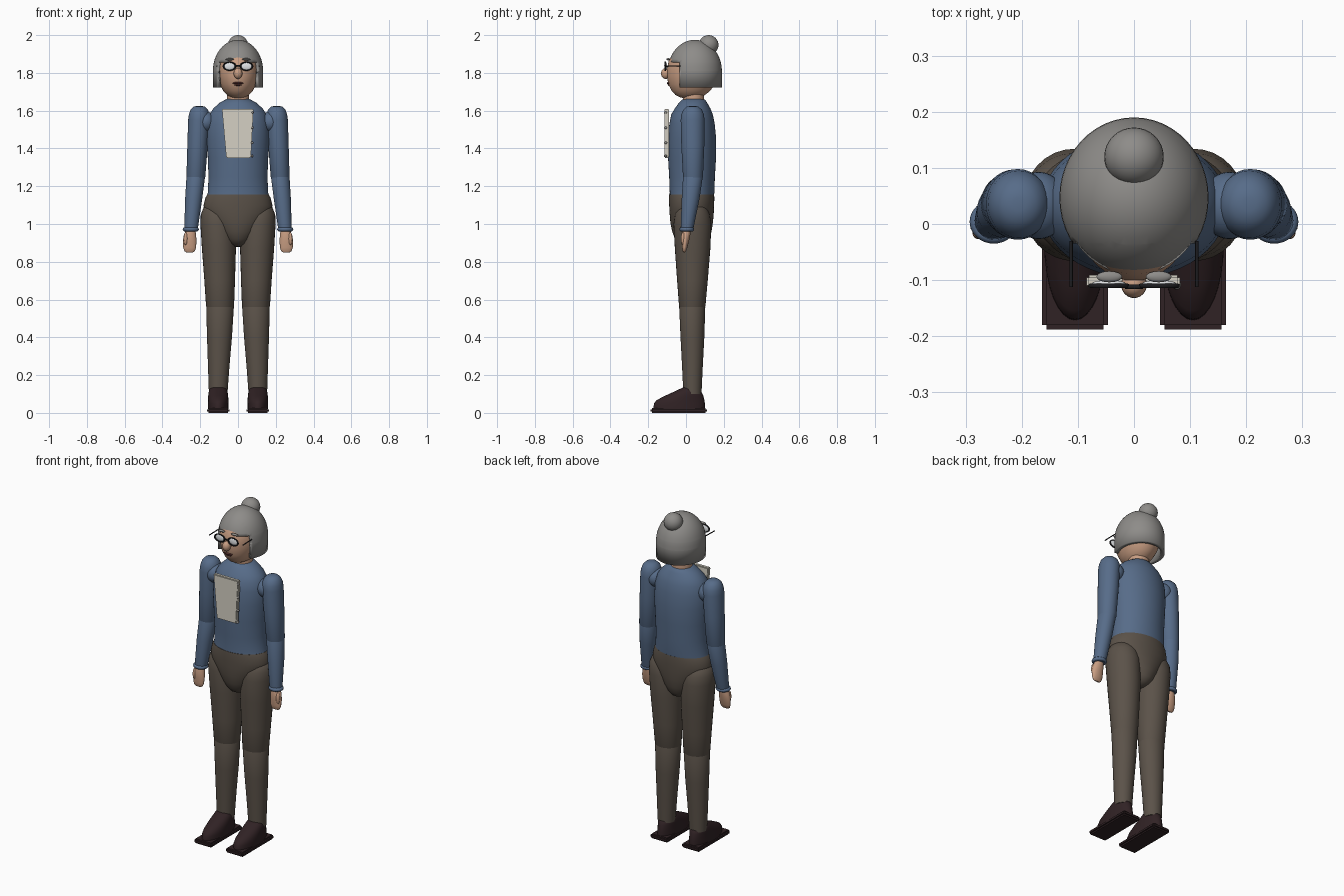
import bpy, bmesh, math
from mathutils import Vector, Matrix

if "Cube" in bpy.data.objects:
    bpy.data.objects.remove(bpy.data.objects["Cube"])


def material(name, rgb):
    m = bpy.data.materials.new(name)
    m.diffuse_color = (*rgb, 1)
    m.use_nodes = True
    m.node_tree.nodes["Principled BSDF"].inputs["Base Color"].default_value = m.diffuse_color
    return m


BLUE = material("blue_knit", (0.095, 0.15, 0.25))
BROWN = material("brown_cloth", (0.105, 0.085, 0.067))
GREY = material("grey_hair", (0.27, 0.262, 0.25))
SKIN = material("skin", (0.58, 0.34, 0.225))
SHOE = material("dark_leather", (0.03, 0.016, 0.018))
CREAM = material("cream_cloth", (0.66, 0.63, 0.55))
BLACK = material("black_frame", (0.012, 0.012, 0.014))
LENS = material("pale_lens", (0.8, 0.82, 0.84))
LIPS = material("dark_lips", (0.11, 0.035, 0.03))


def finish(name, bm, mat, angle=45):
    bmesh.ops.recalc_face_normals(bm, faces=bm.faces)
    me = bpy.data.meshes.new(name)
    bm.to_mesh(me)
    bm.free()
    me.materials.append(mat)
    ob = bpy.data.objects.new(name, me)
    bpy.context.collection.objects.link(ob)
    bpy.ops.object.select_all(action='DESELECT')
    ob.select_set(True)
    bpy.context.view_layer.objects.active = ob
    bpy.ops.object.shade_smooth_by_angle(angle=math.radians(angle))
    return ob


def loft(name, rings, mat, n=32):
    """Stack of horizontal ellipses (x, y, z, rx, ry), capped at both ends."""
    bm = bmesh.new()
    loops = []
    for x, y, z, rx, ry in rings:
        loops.append([bm.verts.new((x + rx * math.cos(2 * math.pi * i / n),
                                    y + ry * math.sin(2 * math.pi * i / n), z)) for i in range(n)])
    for a, b in zip(loops, loops[1:]):
        for i in range(n):
            j = (i + 1) % n
            bm.faces.new((a[i], a[j], b[j], b[i]))
    bm.faces.new(loops[0])
    bm.faces.new(loops[-1])
    return finish(name, bm, mat)


def ball(name, loc, r, mat, n=32):
    bm = bmesh.new()
    bmesh.ops.create_uvsphere(bm, u_segments=n, v_segments=n // 2, radius=1)
    bm.transform(Matrix.Translation(loc) @ Matrix.Diagonal((*r, 1)))
    return finish(name, bm, mat)


def rod(name, a, b, r, mat):
    a, b = Vector(a), Vector(b)
    bm = bmesh.new()
    bmesh.ops.create_cone(bm, cap_ends=True, segments=12, radius1=r, radius2=r, depth=(b - a).length)
    rot = (b - a).to_track_quat('Z', 'Y').to_matrix().to_4x4()
    bm.transform(Matrix.Translation((a + b) / 2) @ rot)
    return finish(name, bm, mat)


def ring(name, loc, rx, ry, r, mat, rot=None):
    bpy.ops.mesh.primitive_torus_add(major_radius=1, minor_radius=r / rx, major_segments=32, minor_segments=10)
    bm = bmesh.new()
    ob = bpy.context.object
    bm.from_mesh(ob.data)
    bpy.data.objects.remove(ob)
    bm.transform(Matrix.Translation(loc) @ (rot or Matrix()) @ Matrix.Diagonal((rx, ry, rx, 1)))
    return finish(name, bm, mat)


def slab(name, outline, y0, y1, mat, bevel=0.004):
    """Front-facing (x, z) outline given thickness along y."""
    bm = bmesh.new()
    f = bm.faces.new([bm.verts.new((x, y0, z)) for x, z in outline])
    ext = bmesh.ops.extrude_face_region(bm, geom=[f])["geom"]
    bmesh.ops.translate(bm, vec=(0, y1 - y0, 0), verts=[v for v in ext if isinstance(v, bmesh.types.BMVert)])
    bmesh.ops.bevel(bm, geom=bm.edges[:], offset=bevel, segments=2, affect='EDGES')
    return finish(name, bm, mat)


# Torso and hips
loft("sweater_body", [(0, .03, 1.145, .165, .117), (0, .032, 1.165, .16, .118), (0, .032, 1.25, .156, .121),
                      (0, .032, 1.35, .16, .127), (0, .032, 1.45, .166, .128), (0, .032, 1.53, .163, .12),
                      (0, .032, 1.58, .15, .11), (0, .035, 1.61, .132, .095), (0, .037, 1.64, .1, .076),
                      (0, .04, 1.657, .07, .062), (0, .04, 1.662, .055, .052)], BLUE, 48)
loft("trouser_hips", [(0, .03, 1.155, .163, .119), (0, .03, 1.14, .172, .12), (0, .03, 1.10, .182, .119),
                      (0, .03, 1.06, .178, .117), (0, .03, 1.01, .145, .113), (0, .031, .96, .11, .104),
                      (0, .032, .92, .08, .09), (0, .033, .895, .054, .07), (0, .034, .882, .028, .04),
                      (0, .034, .879, .008, .012)], BROWN, 48)

# Neck, head and face
loft("neck", [(0, .04, 1.63, .06, .057), (0, .04, 1.67, .058, .056), (0, .04, 1.76, .056, .055)], SKIN)
loft("head", [(0, .02, 1.665, .012, .015), (0, .02, 1.669, .035, .047), (0, .022, 1.682, .057, .077),
              (0, .026, 1.705, .078, .102), (0, .03, 1.74, .096, .124), (0, .034, 1.78, .106, .134),
              (0, .036, 1.82, .11, .137), (0, .038, 1.87, .106, .128), (0, .04, 1.91, .088, .1),
              (0, .04, 1.94, .04, .05)], SKIN, 40)
ball("nose", (0, -.108, 1.797), (.023, .024, .029), SKIN, 24)
ball("upper_lip", (0, -.092, 1.746), (.029, .009, .006), LIPS, 20)
ball("lower_lip", (0, -.088, 1.737), (.02, .009, .006), LIPS, 20)

# Bobbed hair: a dome with straight sides and an opening for the face
bm = bmesh.new()
bmesh.ops.create_uvsphere(bm, u_segments=48, v_segments=24, radius=1)
bmesh.ops.bisect_plane(bm, geom=bm.verts[:] + bm.edges[:] + bm.faces[:], plane_co=(0, 0, 0),
                       plane_no=(0, 0, -1), clear_outer=True)
bm.transform(Matrix.Translation((0, .047, 1.81)) @ Matrix.Diagonal((.133, .143, .165, 1)))
rim = [e for e in bm.edges if e.is_boundary]
low = [v for v in bmesh.ops.extrude_edge_only(bm, edges=rim)["geom"] if isinstance(v, bmesh.types.BMVert)]
bmesh.ops.translate(bm, vec=(0, 0, -.088), verts=low)
for co, no in (((0, 0, 1.857), (0, 0, 1)), ((0, -.035, 0), (0, 1, 0))):
    bmesh.ops.bisect_plane(bm, geom=bm.verts[:] + bm.edges[:] + bm.faces[:], plane_co=co, plane_no=no)
opening = []
for f in bm.faces:
    c = f.calc_center_median()
    if c.y < -.035 and c.z < 1.857:
        opening.append(f)
bmesh.ops.delete(bm, geom=opening, context='FACES')
hair = finish("bobbed_hair", bm, GREY)
mod = hair.modifiers.new("thickness", 'SOLIDIFY')
mod.thickness, mod.offset = .022, -1
ball("hair_bun", (0, .12, 1.948), (.053, .052, .052), GREY)

# Spectacles and brows
UPRIGHT = Matrix.Rotation(math.pi / 2, 4, 'X')
for s, side in ((-1, "left"), (1, "right")):
    ring(f"{side}_glasses_rim", (s * .045, -.11, 1.835), .032, .022, .0045, BLACK, UPRIGHT)
    ball(f"{side}_lens", (s * .045, -.106, 1.835), (.03, .006, .02), LENS, 24)
    rod(f"{side}_temple", (s * .112, -.112, 1.835), (s * .112, -.03, 1.837), .003, BLACK)
    ball(f"{side}_eyebrow", (s * .044, -.094, 1.872), (.023, .01, .006), GREY, 16)
rod("glasses_bridge", (-.016, -.112, 1.838), (.016, -.112, 1.838), .004, BLACK)

# Chest panel with small buttons along one edge
slab("chest_panel", [(-.085, 1.61), (.082, 1.61), (.068, 1.35), (-.062, 1.35)], -.114, -.091, CREAM)
for i, z in enumerate((1.59, 1.51, 1.43, 1.36)):
    ball(f"panel_button_{i}", (.077 - .01 * (1.59 - z), -.108, z), (.007, .009, .007), GREY, 12)

for s, side in ((-1, "left"), (1, "right")):
    # Arms
    loft(f"{side}_upper_sleeve", [(s * .205, .035, 1.625, .012, .012), (s * .205, .035, 1.621, .03, .031),
                                  (s * .205, .035, 1.605, .046, .049), (s * .205, .035, 1.58, .055, .06),
                                  (s * .207, .035, 1.55, .057, .063), (s * .214, .036, 1.42, .054, .061),
                                  (s * .223, .037, 1.25, .05, .053), (s * .225, .036, 1.225, .04, .042)], BLUE)
    loft(f"{side}_forearm_sleeve", [(s * .223, .037, 1.27, .042, .046), (s * .224, .036, 1.245, .049, .052),
                                    (s * .235, .024, 1.13, .045, .047), (s * .248, .006, .98, .036, .034),
                                    (s * .249, .004, .96, .032, .03)], BLUE)
    ball(f"{side}_shoulder", (s * .17, .033, 1.54), (.052, .06, .056), BLUE)
    ring(f"{side}_cuff", (s * .25, .004, .972), .032, .029, .011, BLUE)
    # Hands
    loft(f"{side}_hand", [(s * .25, .003, .97, .024, .022), (s * .254, -.001, .945, .032, .024),
                          (s * .256, -.004, .91, .036, .02), (s * .256, -.007, .875, .034, .014),
                          (s * .256, -.009, .857, .028, .009), (s * .256, -.01, .85, .018, .004)], SKIN, 24)
    ball(f"{side}_thumb", (s * .277, -.016, .922), (.011, .011, .034), SKIN, 16)
    # Legs
    loft(f"{side}_thigh", [(s * .105, .033, 1.11, .04, .045), (s * .107, .033, 1.09, .074, .075),
                           (s * .108, .034, 1.05, .089, .092), (s * .107, .034, 1.0, .092, .1),
                           (s * .101, .035, .87, .09, .094), (s * .097, .034, .7, .081, .081),
                           (s * .095, .033, .565, .074, .07), (s * .095, .033, .545, .066, .062)], BROWN)
    loft(f"{side}_shin", [(s * .095, .033, .585, .064, .06), (s * .095, .033, .56, .073, .069),
                          (s * .098, .034, .4, .066, .063), (s * .102, .034, .25, .057, .055),
                          (s * .105, .034, .1, .049, .048)], BROWN)
    # Shoes: tapering upper on a rounded flat sole
    loft(f"{side}_shoe_upper", [(s * .105, (a + b) / 2, z, w, (b - a) / 2) for z, a, b, w in (
        (.02, -.172, .1, .055), (.05, -.17, .1, .055), (.068, -.155, .097, .054), (.09, -.112, .092, .053),
        (.11, -.068, .083, .05), (.127, -.032, .056, .044), (.136, -.014, .03, .03))], SHOE)
    sole = slab(f"{side}_sole", [(s * .105 - .059, .0), (s * .105 + .059, .0),
                                 (s * .105 + .059, .027), (s * .105 - .059, .027)], -.188, .11, SHOE, .008)
